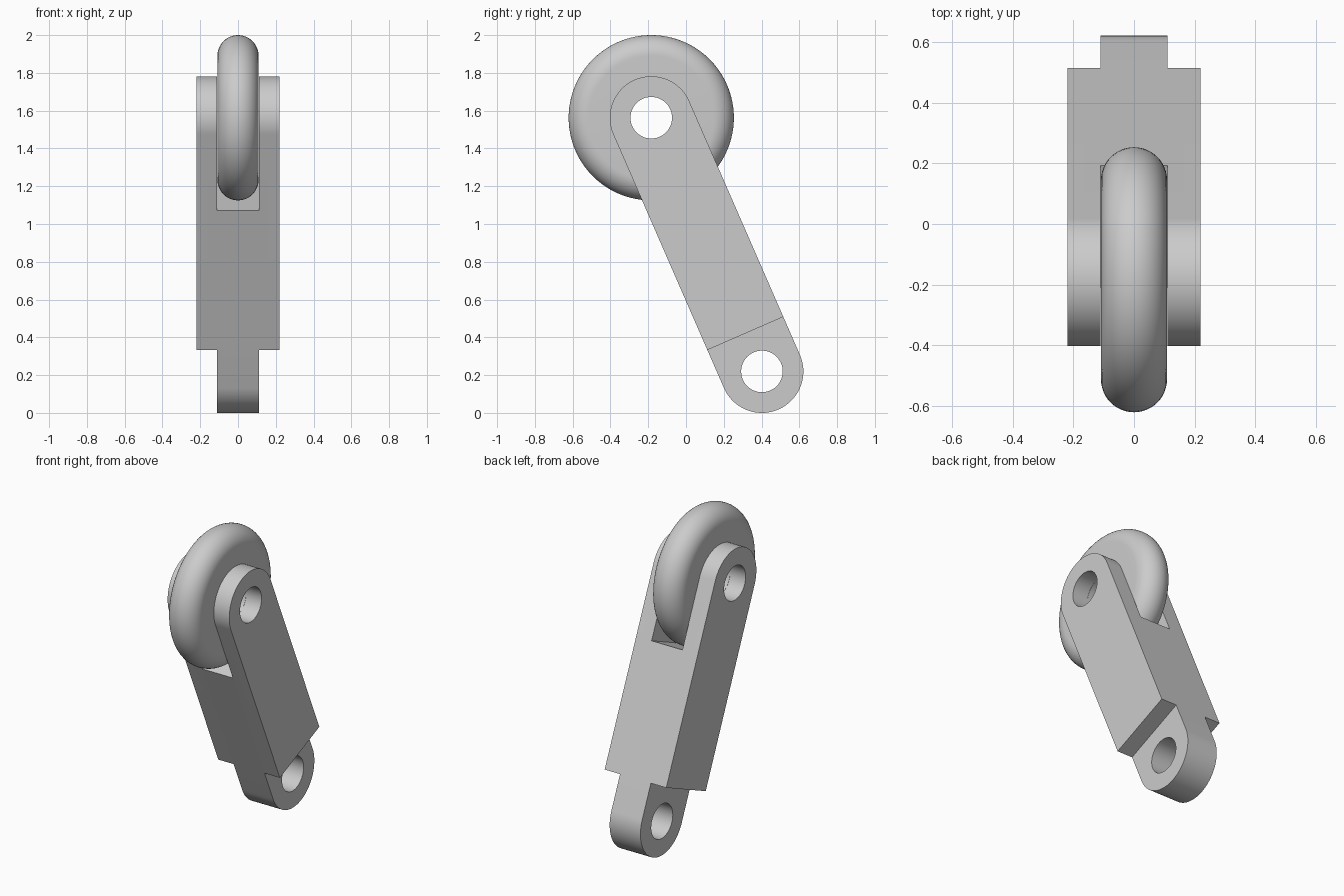
import bpy, bmesh, math
from mathutils import Matrix, Vector

if "Cube" in bpy.data.objects:
    bpy.data.objects.remove(bpy.data.objects["Cube"], do_unlink=True)

R, HOLE, W = 0.2195, 0.11, 0.11          # arm end radius, bore radius, half slot width
WHEEL_R = 0.4375
TOP = Vector((0, -0.184, 2 - WHEEL_R))   # wheel axle
LOW = Vector((0, 0.402, R))              # lower pivot
LENGTH = (TOP - LOW).length
TILT = math.atan2(LOW.y - TOP.y, TOP.z - LOW.z)
# Local frame: origin at the lower pivot, z runs along the arm
FRAME = Matrix.Translation(LOW) @ Matrix.Rotation(TILT, 4, 'X')

grey = bpy.data.materials.new("light grey")
grey.use_nodes = True
colour = (0.6, 0.6, 0.6, 1)
grey.diffuse_color = colour
grey.node_tree.nodes["Principled BSDF"].inputs["Base Color"].default_value = colour


def add_object(name, bm):
    bmesh.ops.recalc_face_normals(bm, faces=bm.faces)
    mesh = bpy.data.meshes.new(name)
    bm.to_mesh(mesh)
    bm.free()
    mesh.materials.append(grey)
    ob = bpy.data.objects.new(name, mesh)
    bpy.context.collection.objects.link(ob)
    return ob


def activate(ob):
    bpy.ops.object.select_all(action='DESELECT')
    ob.select_set(True)
    bpy.context.view_layer.objects.active = ob


def box(name, x, y, z):
    bm = bmesh.new()
    bmesh.ops.create_cube(bm, size=1)
    for v in bm.verts:
        v.co = [lo + (c + 0.5) * (hi - lo) for c, (lo, hi) in zip(v.co, (x, y, z))]
    return add_object(name, bm)


def bore(name, z):
    bm = bmesh.new()
    place = Matrix.Translation((0, 0, z)) @ Matrix.Rotation(math.pi / 2, 4, 'Y')
    bmesh.ops.create_cone(bm, cap_ends=True, segments=64, radius1=HOLE, radius2=HOLE,
                          depth=1, matrix=place)
    return add_object(name, bm)


def cut(ob, cutter):
    cutter.hide_render = True
    mod = ob.modifiers.new("cut", 'BOOLEAN')
    mod.operation = 'DIFFERENCE'
    mod.solver = 'EXACT'
    mod.object = cutter
    activate(ob)
    bpy.ops.object.modifier_apply(modifier=mod.name)
    bpy.data.objects.remove(cutter, do_unlink=True)


# Arm: round-ended bar extruded across x
N = 48
outline = [(R * math.cos(a), LENGTH + R * math.sin(a))
           for a in (math.pi * i / N for i in range(N + 1))]
outline += [(-y, LENGTH - z) for y, z in outline]
bm = bmesh.new()
face = bm.faces.new([bm.verts.new((-2 * W, y, z)) for y, z in outline])
ext = bmesh.ops.extrude_face_region(bm, geom=[face])
bmesh.ops.translate(bm, vec=(4 * W, 0, 0),
                    verts=[g for g in ext["geom"] if isinstance(g, bmesh.types.BMVert)])
arm = add_object("arm", bm)

# Wheel slot, stepped lower lug and the two pivot bores
cut(arm, box("slot_cutter", (-W, W), (-1, 1), (LENGTH - 0.441, LENGTH + 1)))
for lo, hi in ((-1, -W), (W, 1)):
    cut(arm, box("shoulder_cutter", (lo, hi), (-1, 1), (-1, R)))
for z in (0, LENGTH):
    cut(arm, bore("bore_cutter", z))
arm.matrix_world = FRAME

# Wheel: disc with a fully rounded rim, revolved about the axle
half = W - 0.001
profile = [(-half, HOLE)]
for i in range(25):
    a = math.pi * i / 24
    profile.append((-half * math.cos(a), WHEEL_R - half + half * math.sin(a)))
profile.append((half, HOLE))
bm = bmesh.new()
verts = [bm.verts.new((x, 0, r)) for x, r in profile]
edges = [bm.edges.new((verts[i - 1], verts[i])) for i in range(len(verts))]
bmesh.ops.spin(bm, geom=verts + edges, axis=(1, 0, 0), cent=(0, 0, 0),
               angle=2 * math.pi, steps=96, use_merge=True)
bmesh.ops.remove_doubles(bm, verts=bm.verts, dist=0.0001)
wheel = add_object("wheel", bm)
wheel.location = TOP

for ob in (arm, wheel):
    activate(ob)
    bpy.ops.object.shade_smooth_by_angle(angle=math.radians(30))
